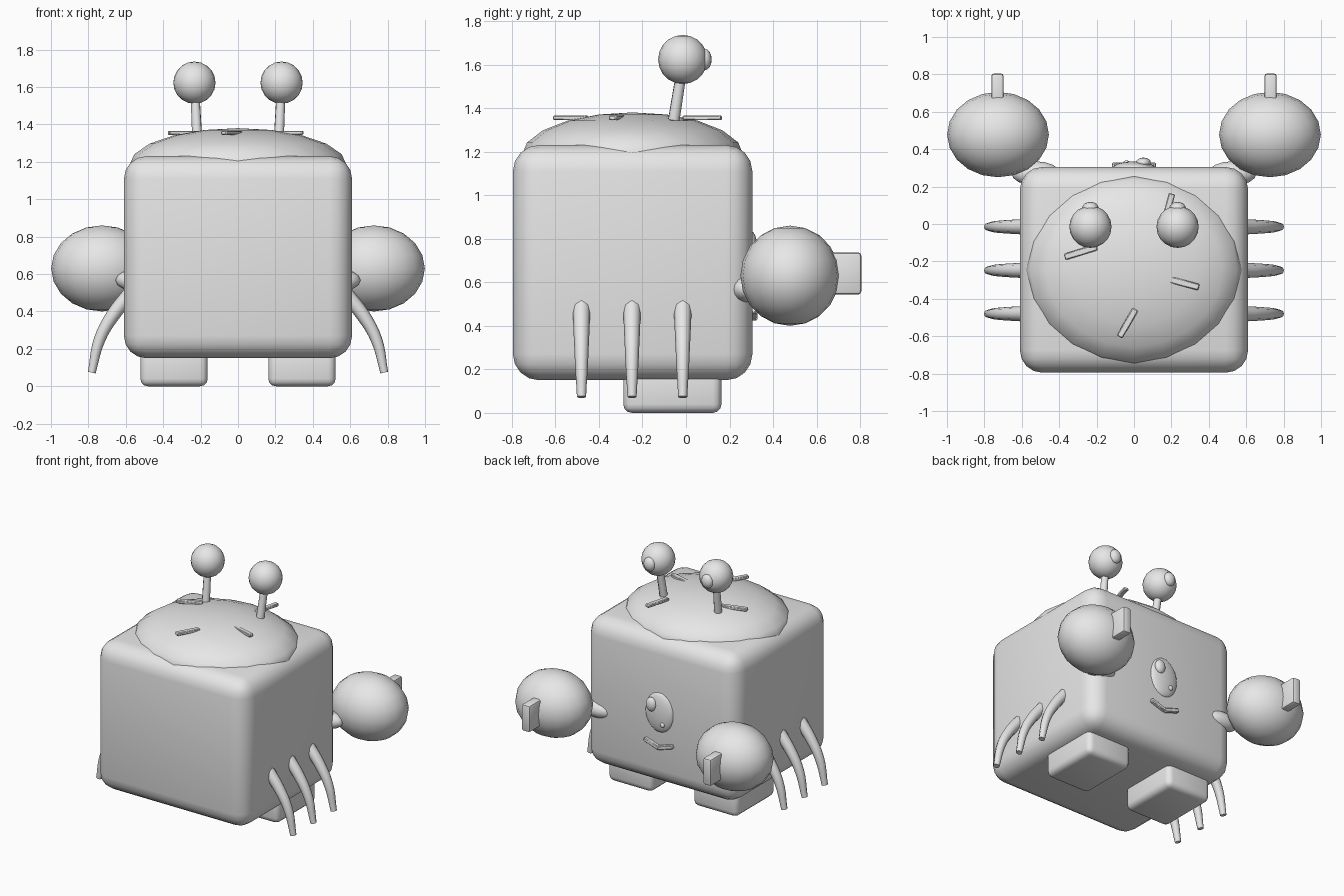
import bpy, math
from mathutils import Vector

if "Cube" in bpy.data.objects:
    bpy.data.objects.remove(bpy.data.objects["Cube"])

grey = bpy.data.materials.new("plain_grey")
grey.diffuse_color = (0.8, 0.8, 0.8, 1)
grey.use_nodes = True
grey.node_tree.nodes["Principled BSDF"].inputs["Base Color"].default_value = grey.diffuse_color


def finish(ob, name):
    ob.name = name
    ob.data.materials.clear()
    ob.data.materials.append(grey)
    return ob


def smooth(angle=40):
    bpy.ops.object.shade_smooth_by_angle(angle=math.radians(angle))


def ball(name, loc, radii, segs=20, rings=10):
    bpy.ops.mesh.primitive_uv_sphere_add(segments=segs, ring_count=rings, location=loc)
    ob = bpy.context.object
    ob.scale = radii
    bpy.ops.object.transform_apply(location=False, rotation=False, scale=True)
    bpy.ops.object.shade_smooth()
    return finish(ob, name)


def box(name, lo, hi, bevel, segs=3, rot=(0, 0, 0)):
    lo, hi = Vector(lo), Vector(hi)
    bpy.ops.mesh.primitive_cube_add(size=1, location=(lo + hi) / 2)
    ob = bpy.context.object
    ob.scale = hi - lo
    bpy.ops.object.transform_apply(location=False, rotation=False, scale=True)
    ob.rotation_euler = rot
    if bevel:
        m = ob.modifiers.new("round", 'BEVEL')
        m.width, m.segments = bevel, segs
        bpy.ops.object.modifier_apply(modifier="round")
    smooth()
    return finish(ob, name)


def bar(name, centre, size, rot):
    c, h = Vector(centre), Vector(size) / 2
    return box(name, c - h, c + h, 0.005, 1, rot)


def tube(name, pts, radii):
    cu = bpy.data.curves.new(name, 'CURVE')
    cu.dimensions = '3D'
    cu.bevel_depth, cu.bevel_resolution = 1, 2
    cu.use_fill_caps = True
    cu.resolution_u = 5
    sp = cu.splines.new('BEZIER')
    sp.bezier_points.add(len(pts) - 1)
    for p, co, r in zip(sp.bezier_points, pts, radii):
        p.co, p.radius = co, r
        p.handle_left_type = p.handle_right_type = 'AUTO'
    ob = bpy.data.objects.new(name, cu)
    bpy.context.collection.objects.link(ob)
    bpy.ops.object.select_all(action='DESELECT')
    ob.select_set(True)
    bpy.context.view_layer.objects.active = ob
    bpy.ops.object.convert(target='MESH')
    smooth(50)
    return finish(bpy.context.object, name)


# Boxy body and the flattened dome on top
box("body", (-0.61, -0.795, 0.15), (0.61, 0.305, 1.23), 0.12, 4)
ball("dome", (0, -0.245, 1.18), (0.582, 0.51, 0.2))

# Loose sticks lying on the dome
for i, (x, y, length, deg) in enumerate([(-0.285, -0.15, 0.18, 17), (0.18, 0.075, 0.18, 75),
                                         (0.26, -0.315, 0.18, -15), (-0.035, -0.53, 0.17, 60)]):
    bar(f"dome_stick_{i + 1}", (x, y, 1.355), (length, 0.035, 0.022), (0, 0, math.radians(deg)))

for s, side in ((-1, "left"), (1, "right")):
    # Eye stalks
    tube(f"{side}_eye_stalk", [(s * 0.218, -0.06, 1.32), (s * 0.23, -0.02, 1.57)], (0.028, 0.025))
    ball(f"{side}_eyeball", (s * 0.233, -0.015, 1.623), (0.113,) * 3)
    ball(f"{side}_pupil", (s * 0.233, 0.085, 1.623), (0.044, 0.033, 0.05), 16, 8)
    # Claws with a short joint and an upright finger
    ball(f"{side}_arm_joint", (s * 0.525, 0.27, 0.567), (0.13, 0.065, 0.062), 16, 8)
    ball(f"{side}_claw", (s * 0.727, 0.478, 0.63), (0.272, 0.228, 0.23))
    box(f"{side}_claw_finger", (s * 0.73 - 0.033, 0.6, 0.543), (s * 0.73 + 0.033, 0.805, 0.737), 0.015, 2)
    # Feet
    box(f"{side}_foot", (s * 0.342 - 0.18, -0.288, 0), (s * 0.342 + 0.18, 0.163, 0.22), 0.04, 3)
    # Three thin curved legs
    for i, y in enumerate((-0.48, -0.248, -0.015)):
        pts = [(s * x, y, z) for x, z in ((0.57, 0.5), (0.665, 0.385), (0.74, 0.25), (0.782, 0.073))]
        tube(f"{side}_leg_{i + 1}", pts, (0.042, 0.037, 0.031, 0.021))
    # One half of the mouth
    bar(f"{side}_mouth_bar", (s * 0.056, 0.31, 0.455), (0.122, 0.035, 0.028), (0, -s * math.radians(18), 0))

# Single large face eye with pupil and highlight
ball("face_eye", (0, 0.30, 0.69), (0.113, 0.035, 0.145), 24, 12)
ball("face_pupil", (0.05, 0.328, 0.745), (0.04, 0.027, 0.05), 16, 8)
ball("face_highlight", (-0.04, 0.328, 0.615), (0.017, 0.012, 0.018), 12, 6)
